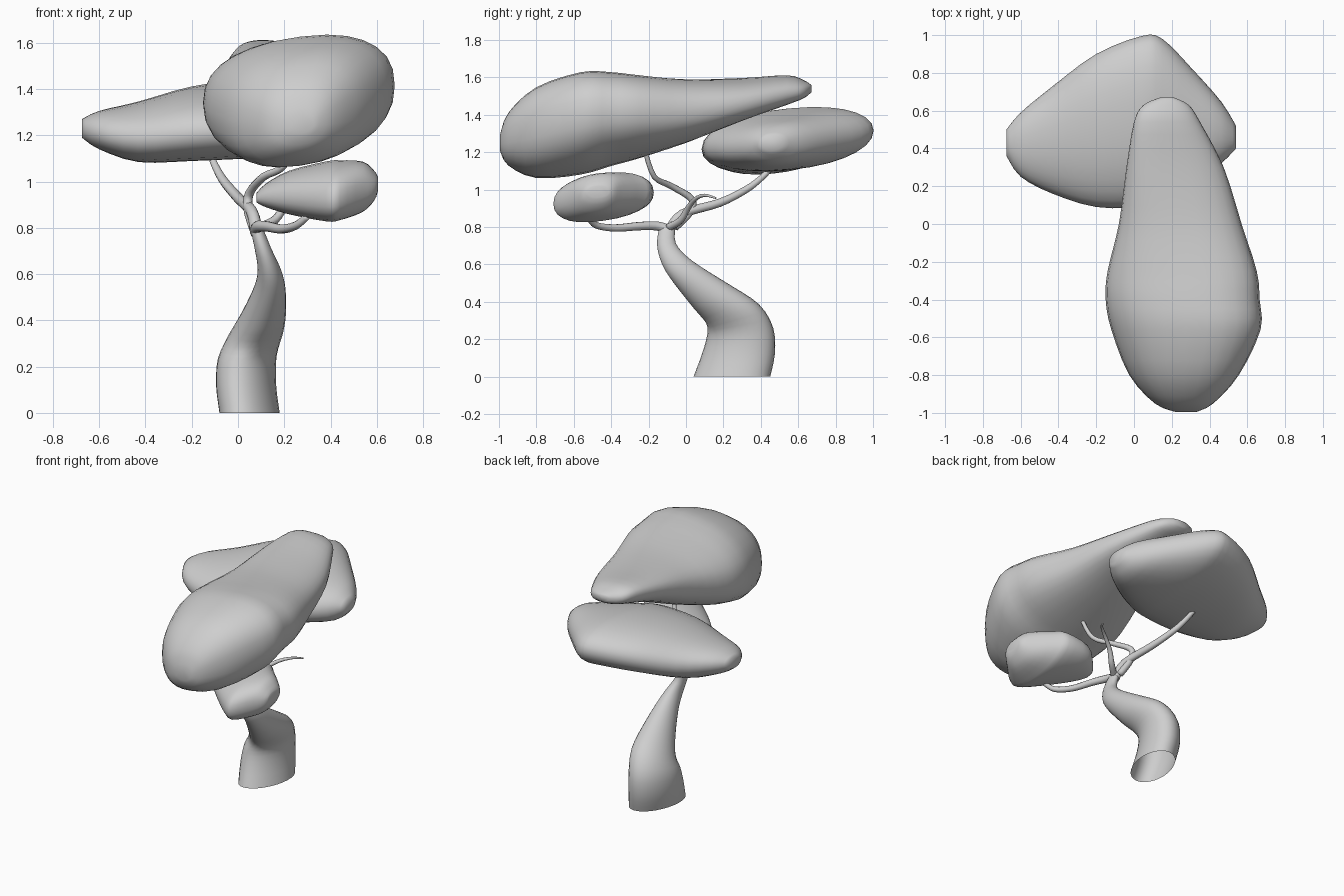
import bpy, bmesh
from math import cos, sin, pi, radians, sqrt
from mathutils import Vector

cube = bpy.data.objects.get("Cube")
if cube:
    bpy.data.objects.remove(cube, do_unlink=True)

# Single plain grey material
grey = bpy.data.materials.new("plain_grey")
grey.use_nodes = True
colour = (0.62, 0.62, 0.62, 1)
grey.diffuse_color = colour
grey.node_tree.nodes["Principled BSDF"].inputs["Base Color"].default_value = colour


def resample(rows, steps):
    """Smooth interpolation through the rows of a station list."""
    out = []
    for i in range(len(rows) - 1):
        a, b = rows[max(i - 1, 0)], rows[i]
        c, d = rows[i + 1], rows[min(i + 2, len(rows) - 1)]
        for k in range(steps):
            t = k / steps
            out.append([q + 0.5 * t * (r - p + t * (2 * p - 5 * q + 4 * r - s
                        + t * (3 * (q - r) + s - p)))
                        for p, q, r, s in zip(a, b, c, d)])
    out.append(list(rows[-1]))
    return out


def loft(name, sections, power=2.0, segments=28, open_start=False):
    """Skin rings given as (centre, half axis u, half axis v)."""
    bm = bmesh.new()
    rings = []
    for centre, u, v in sections:
        ring = []
        for k in range(segments):
            c, s = cos(2 * pi * k / segments), sin(2 * pi * k / segments)
            cu = abs(c) ** (2 / power) * (1 if c > 0 else -1)
            sv = abs(s) ** (2 / power) * (1 if s > 0 else -1)
            ring.append(bm.verts.new(centre + u * cu + v * sv))
        rings.append(ring)
    for a, b in zip(rings, rings[1:]):
        for k in range(segments):
            j = (k + 1) % segments
            bm.faces.new((a[k], a[j], b[j], b[k]))
    if not open_start:
        bm.faces.new(rings[0])
    bm.faces.new(rings[-1])
    bmesh.ops.recalc_face_normals(bm, faces=bm.faces)
    for f in bm.faces:
        f.smooth = True
    mesh = bpy.data.meshes.new(name)
    bm.to_mesh(mesh)
    bm.free()
    mesh.materials.append(grey)
    obj = bpy.data.objects.new(name, mesh)
    bpy.context.collection.objects.link(obj)
    return obj


def canopy(name, axis, power, rows):
    """Rows: position on axis, side min, side max, z min, z max, tilt."""
    sections = []
    for p, s0, s1, z0, z1, tilt in resample(rows, 3):
        side, mid, half, tall = (s0 + s1) / 2, (z0 + z1) / 2, (s1 - s0) / 2, (z1 - z0) / 2
        lift = tilt * half
        rise = sqrt(max(tall * tall - lift * lift, 0.0004))
        if axis == "y":
            centre, u = Vector((side, p, mid)), Vector((half, 0, lift))
        else:
            centre, u = Vector((p, side, mid)), Vector((0, half, lift))
        sections.append((centre, u, Vector((0, 0, rise))))
    return loft(name, sections, power)


# Foliage pads
canopy("top_canopy", "y", 2.35, [
    (-.995, .22, .33, 1.21, 1.29, .1),
    (-.95, .11, .42, 1.13, 1.41, .12),
    (-.80, -.025, .555, 1.065, 1.545, .14),
    (-.56, -.12, .67, 1.085, 1.625, .13),
    (-.40, -.15, .665, 1.13, 1.625, .11),
    (-.25, -.14, .65, 1.17, 1.61, .08),
    (0, -.08, .57, 1.25, 1.59, .0),
    (.30, -.04, .475, 1.37, 1.595, -.1),
    (.54, .0, .35, 1.455, 1.61, -.13),
    (.63, .05, .29, 1.49, 1.585, -.1),
    (.67, .14, .21, 1.52, 1.56, 0)])
canopy("back_canopy", "x", 2.15, [
    (-.675, .36, .50, 1.19, 1.27, .06),
    (-.60, .25, .59, 1.14, 1.305, .08),
    (-.43, .16, .73, 1.085, 1.345, .09),
    (-.20, .09, .90, 1.09, 1.41, .1),
    (.04, .09, .995, 1.10, 1.44, .1),
    (.15, .13, .98, 1.10, 1.43, .1),
    (.30, .21, .83, 1.11, 1.395, .1),
    (.46, .32, .65, 1.14, 1.35, .08),
    (.54, .40, .52, 1.21, 1.29, .05)])
canopy("front_canopy", "x", 2.3, [
    (.08, -.40, -.31, .91, .95, .08),
    (.12, -.45, -.26, .89, .99, .1),
    (.22, -.55, -.18, .86, 1.045, .13),
    (.38, -.69, -.18, .83, 1.085, .14),
    (.44, -.70, -.23, .835, 1.09, .14),
    (.54, -.61, -.33, .87, 1.085, .12),
    (.59, -.56, -.38, .92, 1.045, .1),
    (.605, -.53, -.41, .96, 1.02, .05)])

# Leaning trunk: centre x y z, half width in x, half depth, section tilt, skew in x
trunk_rows = [
    (.05, .245, 0, .125, .205, 0, .037),
    (.035, .28, .12, .125, .195, 0, .036),
    (.04, .29, .24, .122, .178, 6, .034),
    (.075, .25, .335, .117, .15, 20, .025),
    (.11, .145, .425, .097, .12, 28, .012),
    (.137, .015, .54, .068, .09, 24, 0),
    (.135, -.06, .62, .05, .07, 18, 0),
    (.108, -.105, .71, .036, .05, 5, 0),
    (.08, -.10, .80, .026, .04, 0, 0),
    (.075, -.095, .815, .01, .015, 0, 0)]
loft("trunk", [(Vector((x, y, z)), Vector((rx, 0, 0)),
                Vector((skew, ry * cos(radians(t)), ry * sin(radians(t)))))
               for x, y, z, rx, ry, t, skew in resample(trunk_rows, 3)], open_start=True)


def branch(name, points, thick, thin):
    """Round tapering branch along a smooth path."""
    path = [Vector(p) for p in resample(points, 4)]
    sections = []
    ref = Vector((1, 0, 0))
    for i, p in enumerate(path):
        along = (path[min(i + 1, len(path) - 1)] - path[max(i - 1, 0)]).normalized()
        ref = (ref - along * ref.dot(along)).normalized()
        r = thick + (thin - thick) * i / (len(path) - 1)
        sections.append((p, ref * r, along.cross(ref) * r))
    return loft(name, sections, segments=10)


# Branches reaching into the pads
branch("front_branch", [(.08, -.08, .78), (.085, -.15, .805), (.13, -.25, .805), (.19, -.38, .795),
                        (.25, -.48, .81), (.30, -.52, .85)], .028, .015)
branch("back_branch", [(.08, -.09, .78), (.06, -.02, .87), (.0, .18, .93),
                       (-.06, .32, 1.0), (-.095, .40, 1.06), (-.125, .47, 1.13)], .028, .014)
branch("top_branch", [(.07, -.06, .80), (.045, .02, .88), (.05, .03, .95), (.11, -.08, 1.02),
                      (.20, -.17, 1.07), (.25, -.22, 1.21)], .024, .012)
branch("side_twig", [(.09, -.09, .80), (.16, -.03, .835), (.21, .01, .90),
                     (.28, .05, .95), (.35, .10, .97), (.39, .16, .955)], .022, .005)
